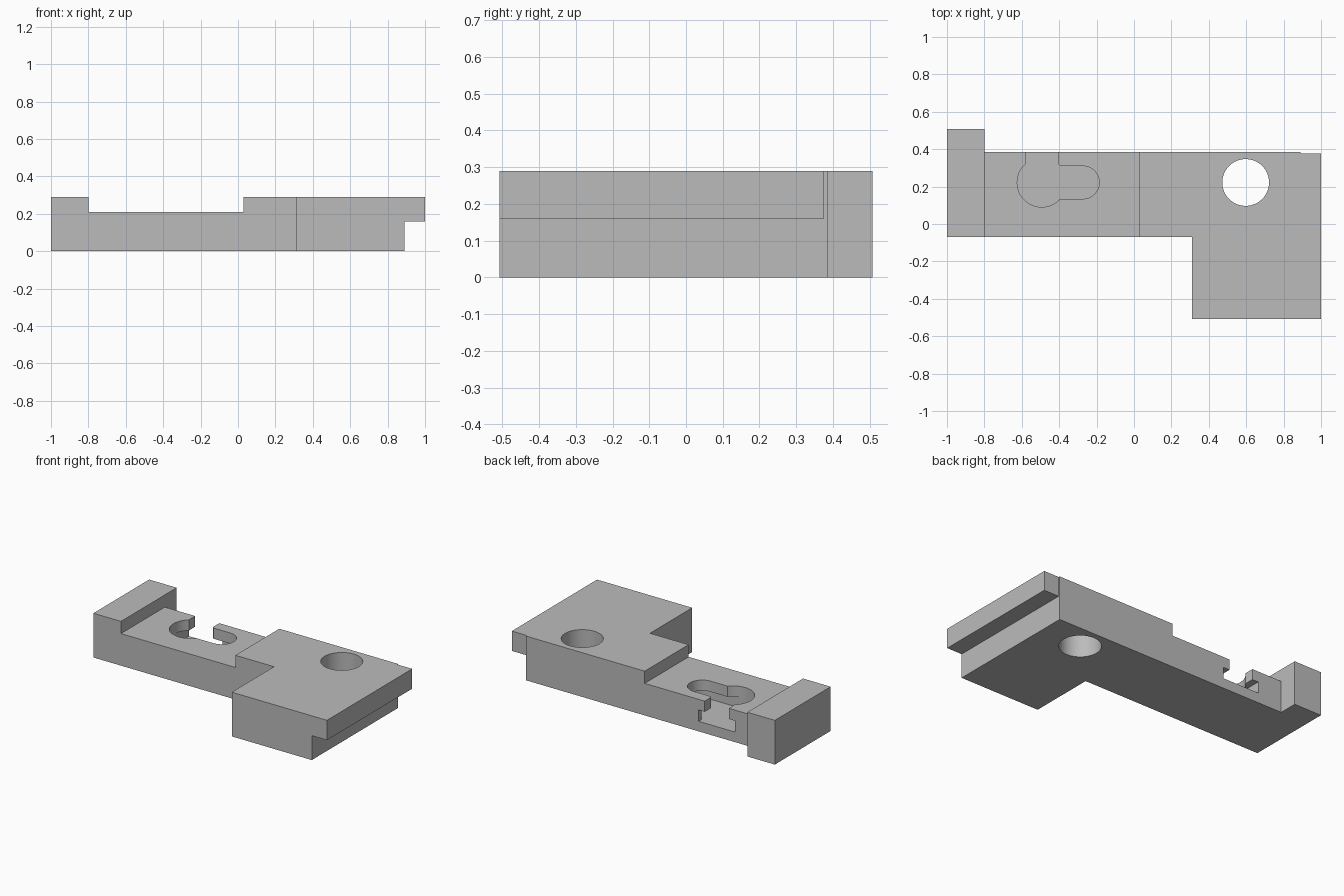
import bpy, bmesh
from math import sin, cos, pi
from mathutils import Vector

default = bpy.data.objects.get("Cube")
if default:
    bpy.data.objects.remove(default, do_unlink=True)

grey = bpy.data.materials.new("plain grey")
grey.use_nodes = True
grey.diffuse_color = (0.5, 0.5, 0.5, 1)
grey.node_tree.nodes["Principled BSDF"].inputs["Base Color"].default_value = (0.5, 0.5, 0.5, 1)


def prism(name, outline, push):
    """Closed outline of 3D points, extruded along a vector."""
    bm = bmesh.new()
    face = bm.faces.new([bm.verts.new(p) for p in outline])
    new = bmesh.ops.extrude_face_region(bm, geom=[face], use_keep_orig=True)["geom"]
    bmesh.ops.translate(bm, vec=Vector(push), verts=[g for g in new if isinstance(g, bmesh.types.BMVert)])
    bmesh.ops.recalc_face_normals(bm, faces=bm.faces)
    mesh = bpy.data.meshes.new(name)
    bm.to_mesh(mesh)
    bm.free()
    mesh.materials.append(grey)
    obj = bpy.data.objects.new(name, mesh)
    bpy.context.collection.objects.link(obj)
    return obj


def upright(name, outline, z0, z1):
    return prism(name, [(x, y, z0) for x, y in outline], (0, 0, z1 - z0))


def box(name, x0, x1, y0, y1, z0, z1):
    return upright(name, [(x0, y0), (x1, y0), (x1, y1), (x0, y1)], z0, z1)


def arc(cx, cy, r, start, end, n):
    return [(cx + r * cos(start + (end - start) * i / n),
             cy + r * sin(start + (end - start) * i / n)) for i in range(n + 1)]


# Body: front profile run through the full depth
profile = [(-1, 0), (0.89, 0), (0.89, 0.16), (1, 0.16), (1, 0.29),
           (0.03, 0.29), (0.03, 0.21), (-0.8, 0.21), (-0.8, 0.29), (-1, 0.29)]
body = prism("bracket_body", [(x, -0.507, z) for x, z in profile], (0, 1.015, 0))

kx, ky, hole_y = -0.493, 0.222, 0.222
wide, narrow = 0.132, 0.0875
end_x = kx + 0.22
floor, lip, above = 0.066, 0.14, 0.5


def slot(name, r, z0, z1):
    """Sideways slot with a rounded far end."""
    pts = [(kx, ky - r)] + arc(end_x, ky, r, -pi / 2, pi / 2, 24) + [(kx, ky + r)]
    return upright(name, pts, z0, z1)


cutters = [
    # Plan shape: front corner, back edge and overhang end
    box("front_trim", -1.5, 0.31, -1, -0.07, -0.5, 1),
    box("back_trim", -0.8, 1.5, 0.385, 1, -0.5, 1),
    box("overhang_trim", 0.89, 1.5, 0.376, 1, -0.5, 1),
    # Through hole
    upright("round_hole", arc(0.597, hole_y, 0.125, 0, 2 * pi, 64)[:-1], -0.5, 1),
    # Undercut keyhole pocket
    upright("wide_channel", arc(kx, ky, wide, pi, 2 * pi, 32) + [(kx + wide, 0.7), (kx - wide, 0.7)], floor, lip),
    slot("wide_slot", wide - 0.0005, floor, lip),
    upright("entry_hole", arc(kx, ky, wide - 0.0005, 0, 2 * pi, 64)[:-1], lip - 0.03, above),
    box("narrow_channel", kx - narrow, kx + narrow, ky, 0.7, lip - 0.02, above),
    slot("narrow_slot", narrow, lip - 0.01, above),
]
for cutter in cutters:
    cutter.hide_render = True
    mod = body.modifiers.new(cutter.name, "BOOLEAN")
    mod.operation = "DIFFERENCE"
    mod.solver = "EXACT"
    mod.object = cutter

# Bake the cuts, then drop the cutters
bpy.context.view_layer.update()
graph = bpy.context.evaluated_depsgraph_get()
cut_mesh = bpy.data.meshes.new_from_object(body.evaluated_get(graph))
body.modifiers.clear()
body.data = cut_mesh
for cutter in cutters:
    bpy.data.objects.remove(cutter, do_unlink=True)

bpy.ops.object.select_all(action="DESELECT")
body.select_set(True)
bpy.context.view_layer.objects.active = body
bpy.ops.object.shade_smooth_by_angle(angle=pi / 6)
